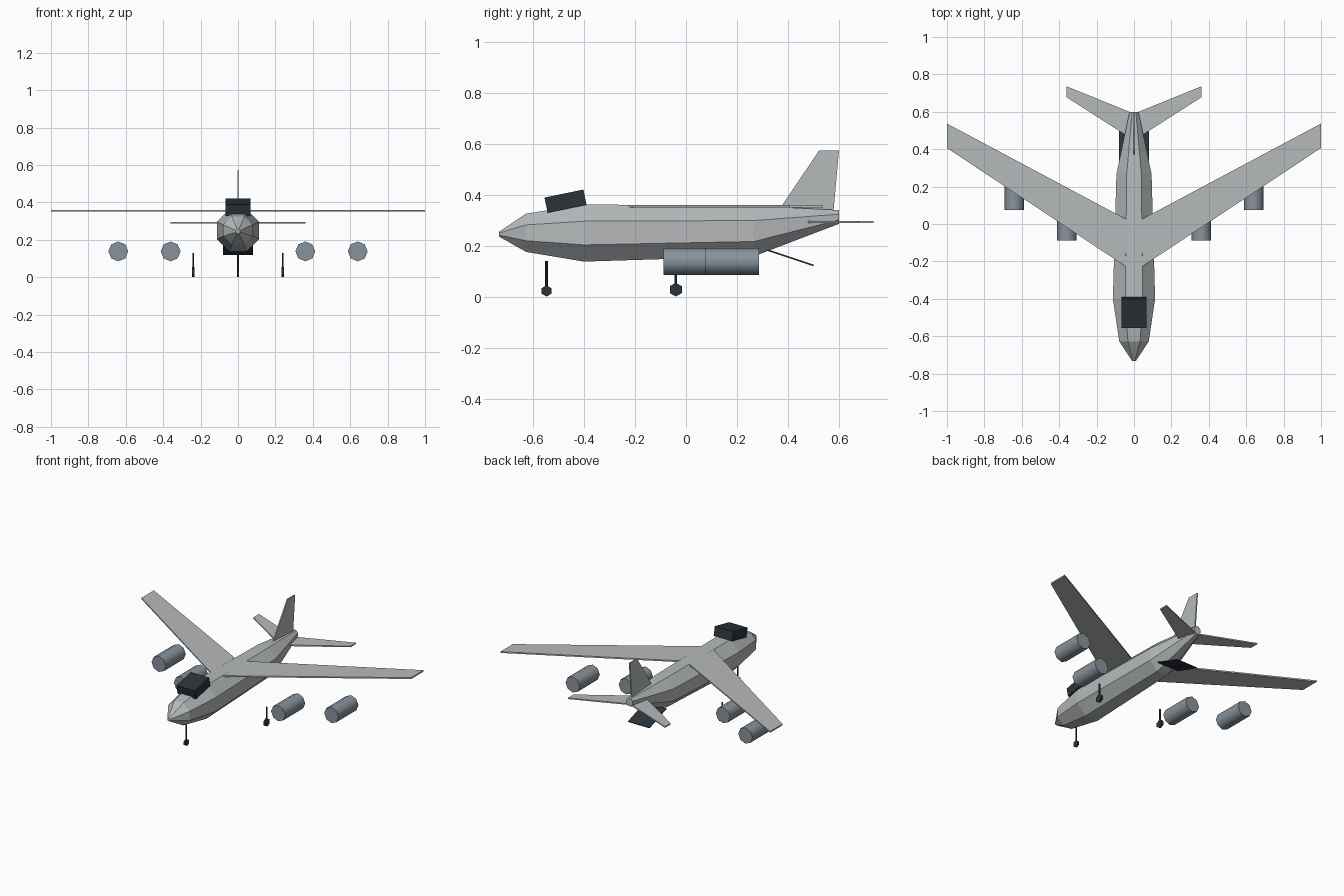
import bpy, bmesh, math
from mathutils import Matrix, Vector

cube = bpy.data.objects.get("Cube")
if cube:
    bpy.data.objects.remove(cube, do_unlink=True)


def material(name, rgb):
    m = bpy.data.materials.new(name)
    m.use_nodes = True
    m.diffuse_color = (*rgb, 1)
    m.node_tree.nodes["Principled BSDF"].inputs["Base Color"].default_value = (*rgb, 1)
    return m


GREY = material("light_grey", (0.47, 0.49, 0.50))
STEEL = material("engine_steel", (0.25, 0.29, 0.33))
DARK = material("dark_slate", (0.024, 0.033, 0.042))


def finish(name, bm, mat):
    bmesh.ops.recalc_face_normals(bm, faces=bm.faces)
    mesh = bpy.data.meshes.new(name)
    bm.to_mesh(mesh)
    bm.free()
    mesh.materials.append(mat)
    obj = bpy.data.objects.new(name, mesh)
    bpy.context.collection.objects.link(obj)
    return obj


def slab(name, outline, offset, mat):
    """Extrude a flat outline by an offset vector."""
    bm = bmesh.new()
    face = bm.faces.new([bm.verts.new(p) for p in outline])
    grown = bmesh.ops.extrude_face_region(bm, geom=[face])["geom"]
    moved = [v for v in grown if isinstance(v, bmesh.types.BMVert)]
    bmesh.ops.translate(bm, verts=moved, vec=Vector(offset))
    return finish(name, bm, mat)


def box(name, size, centre, mat, tilt=0):
    bm = bmesh.new()
    place = Matrix.Translation(centre) @ Matrix.Rotation(tilt, 4, "X")
    bmesh.ops.create_cube(bm, size=1, matrix=place @ Matrix.Diagonal((*size, 1)))
    return finish(name, bm, mat)


def cylinder(name, radius, length, sides, centre, turn, mat):
    bm = bmesh.new()
    bmesh.ops.create_cone(bm, cap_ends=True, segments=sides, radius1=radius, radius2=radius,
                          depth=length, matrix=Matrix.Translation(centre) @ turn)
    return finish(name, bm, mat)


# Fuselage: octagonal rings as (y, centre z, half width, half height)
stations = [(-0.733, 0.245, 0.010, 0.010), (-0.627, 0.250, 0.079, 0.075),
            (-0.40, 0.249, 0.113, 0.112), (0.267, 0.257, 0.094, 0.099),
            (0.60, 0.312, 0.024, 0.027)]
bm = bmesh.new()
rings = []
for y, z, w, h in stations:
    ring = []
    for i in range(8):
        a = math.radians(22.5 + 45 * i)
        k = math.cos(math.radians(22.5))
        ring.append(bm.verts.new((w * math.cos(a) / k, y, z + h * math.sin(a) / k)))
    rings.append(ring)
for r, s in zip(rings, rings[1:]):
    for i in range(8):
        j = (i + 1) % 8
        bm.faces.new((r[i], r[j], s[j], s[i]))
bm.faces.new(rings[0])
bm.faces.new(rings[-1])
finish("fuselage", bm, GREY)

# Wings, tailplanes and tail fin
wing = [(0.04, -0.23), (1.0, 0.406), (1.0, 0.537), (0.04, 0.025)]
tail = [(0.0, 0.447), (0.36, 0.677), (0.36, 0.736), (0.0, 0.59)]
for side, s in (("left", 1), ("right", -1)):
    slab(side + "_wing", [(s * x, y, 0.350) for x, y in wing], (0, 0, 0.009), GREY)
    slab(side + "_tailplane", [(s * x, y, 0.288) for x, y in tail], (0, 0, 0.008), GREY)
fin = [(0.365, 0.34), (0.522, 0.573), (0.60, 0.573), (0.578, 0.33)]
slab("tail_fin", [(-0.004, y, z) for y, z in fin], (0.008, 0, 0), GREY)

# Cockpit block and lowered rear ramp
box("cockpit", (0.136, 0.156, 0.061), (0, -0.4725, 0.374), DARK, math.radians(11.6))
box("rear_ramp", (0.158, 0.19, 0.006), (0, 0.41, 0.152), DARK, math.radians(-18.5))

# Engines: two on each side
along_y = Matrix.Rotation(math.radians(90), 4, "X")
along_x = Matrix.Rotation(math.radians(90), 4, "Y")
for side, s in (("left", 1), ("right", -1)):
    for label, x, y in (("inner", 0.36, 0.017), ("outer", 0.64, 0.18)):
        engine = cylinder(f"{side}_{label}_engine", 0.053, 0.211, 8,
                          (s * x, y, 0.138), along_y, STEEL)
        bpy.ops.object.select_all(action="DESELECT")
        engine.select_set(True)
        bpy.context.view_layer.objects.active = engine
        bpy.ops.object.shade_smooth_by_angle(angle=math.radians(50))

# Landing gear: strut and hexagonal wheel
for name, x, y, r in (("nose", 0, -0.547, 0.022), ("left", 0.24, -0.04, 0.027),
                      ("right", -0.24, -0.04, 0.027)):
    top = 0.14 if name == "nose" else 0.13
    cylinder(name + "_gear_strut", 0.005, top - r, 6, (x, y, (top + r) / 2), Matrix(), DARK)
    # A corner of the wheel points down
    turn = along_x @ Matrix.Rotation(math.radians(90), 4, "Z")
    wheel = cylinder(name + "_gear_wheel", r, 0.013, 6, (x, y, r), turn, DARK)
    lowest = min(v.co.z for v in wheel.data.vertices)
    if lowest > 0.001:
        wheel.data.transform(Matrix.Translation((x, y, r)) @ Matrix.Rotation(math.radians(30), 4, "X")
                             @ Matrix.Translation((-x, -y, -r)))
